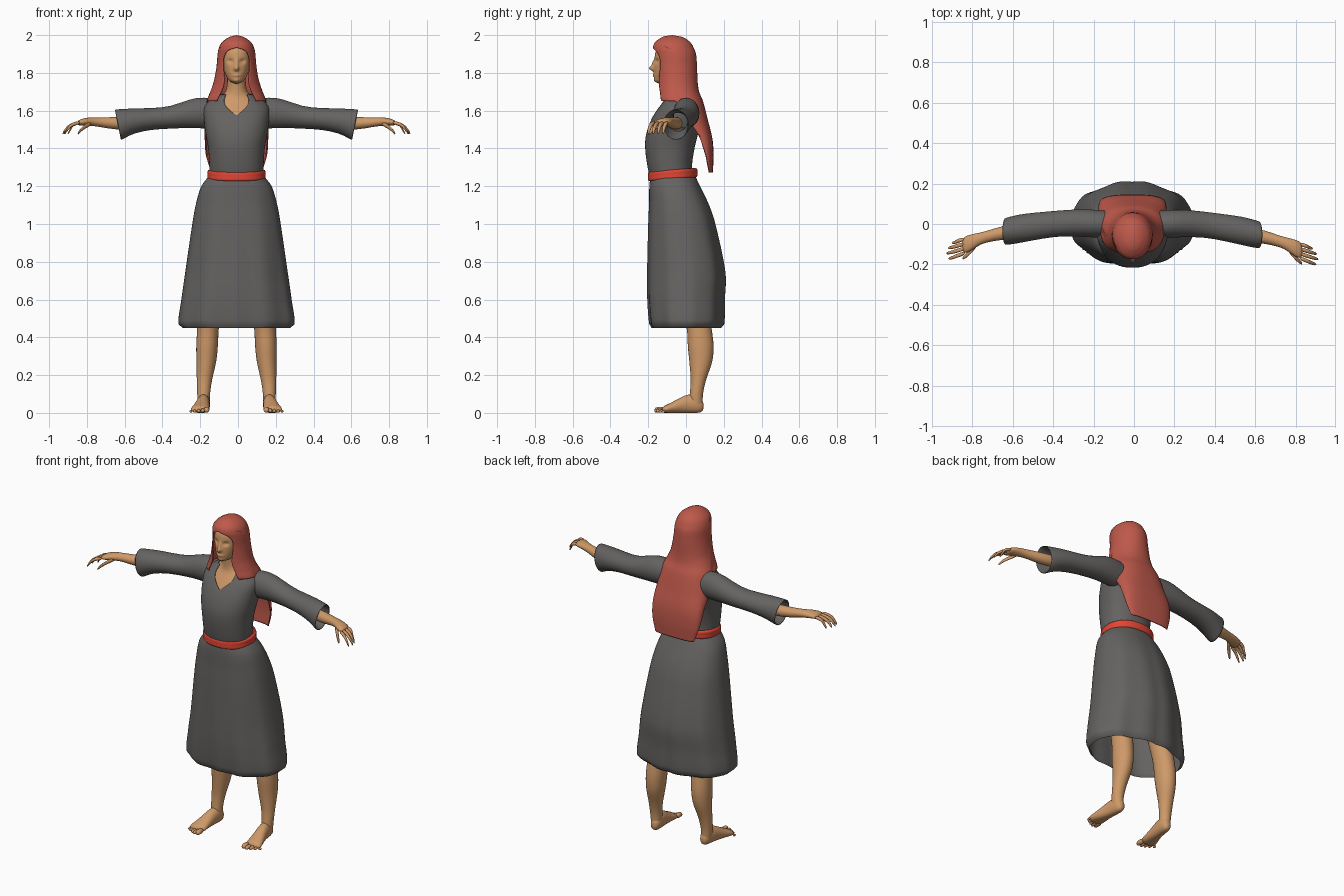
import bpy, bmesh, math
from math import sin, cos, pi, exp

CX = -0.008  # centre line of the figure


def material(name, rgb):
    m = bpy.data.materials.new(name)
    m.diffuse_color = (*rgb, 1)
    return m


SKIN = material("skin", (0.62, 0.32, 0.14))
CLOTH = material("dark_cloth", (0.13, 0.125, 0.12))
VEIL = material("veil_cloth", (0.52, 0.10, 0.07))
RED = material("belt_cloth", (0.75, 0.06, 0.035))


def at(table, z):
    """Smooth interpolation of a table whose first column is z (ascending)."""
    z = min(max(z, table[0][0]), table[-1][0])
    i = 0
    while i < len(table) - 2 and z > table[i + 1][0]:
        i += 1
    p, q = table[i], table[i + 1]
    o, r = table[max(i - 1, 0)], table[min(i + 2, len(table) - 1)]
    h = q[0] - p[0]
    t = (z - p[0]) / h
    out = []
    for k in range(1, len(p)):
        m0 = (q[k] - o[k]) / (q[0] - o[0]) * h
        m1 = (r[k] - p[k]) / (r[0] - p[0]) * h
        out.append((2*t**3 - 3*t*t + 1)*p[k] + (t**3 - 2*t*t + t)*m0
                   + (3*t*t - 2*t**3)*q[k] + (t**3 - t*t)*m1)
    return out


def finish(name, bm, mat, subsurf=0, thick=0):
    bmesh.ops.remove_doubles(bm, verts=bm.verts, dist=0.0003)
    bmesh.ops.recalc_face_normals(bm, faces=bm.faces)
    for f in bm.faces:
        f.smooth = True
    me = bpy.data.meshes.new(name)
    bm.to_mesh(me)
    bm.free()
    me.materials.append(mat)
    ob = bpy.data.objects.new(name, me)
    bpy.context.collection.objects.link(ob)
    if thick:
        s = ob.modifiers.new("thickness", 'SOLIDIFY')
        s.thickness, s.offset = thick, -1
    if subsurf:
        s = ob.modifiers.new("smooth", 'SUBSURF')
        s.levels = s.render_levels = subsurf
    return ob


def shell(name, table, mat, rows, cols, top=None, bottom=None, spread=None,
          warp=None, side=1, thick=0):
    """Loft of table rows (z, cx, rx, ymin, ymax, power); s = 0 back, +-1 front."""
    bm = bmesh.new()
    grid = []
    for i in range(rows + 1):
        line = []
        for j in range(cols + 1):
            s = 2 * j / cols - 1
            z0 = bottom(s) if bottom else table[0][0]
            z1 = top(s) if top else table[-1][0]
            z = z1 + (z0 - z1) * i / rows
            cx, rx, ya, yb, n = at(table, z)
            a = s * (spread(z) if spread else pi)
            c, d = cos(a), sin(a)
            x = cx + max(rx, 0) * math.copysign(abs(d) ** (2 / n), d)
            y = (ya + yb)/2 + (yb - ya)/2 * math.copysign(abs(c) ** (2 / n), c)
            p = (x, y, z)
            if warp:
                p = warp(x, y, z, a)
            line.append(bm.verts.new((CX + side * p[0], p[1], p[2])))
        grid.append(line)
    for i in range(rows):
        for j in range(cols):
            bm.faces.new((grid[i][j], grid[i+1][j], grid[i+1][j+1], grid[i][j+1]))
    return finish(name, bm, mat, 0, thick)


def tube(name, rings, axis, mat, side, sides=14, cap=True):
    """Tube through rings (x, y, z, half width, half height[, shear])."""
    bm = bmesh.new()
    loops = []
    for x, y, z, a, b, *k in rings:
        loop = []
        for j in range(sides):
            u, v = a * cos(2*pi*j/sides), b * sin(2*pi*j/sides)
            if axis == 'x':
                px, py, pz = x + (k[0] * v if k else 0), y + u, z + v
                py -= side * 0.02 * max(0, px - 0.2)
            else:
                px, py, pz = x + u, y, z + v
            loop.append(bm.verts.new((CX + side * px, py, max(pz, 0))))
        loops.append(loop)
    for l, m in zip(loops, loops[1:]):
        for j in range(sides):
            bm.faces.new((l[j], l[j-1], m[j-1], m[j]))
    if cap:
        bm.faces.new(loops[0])
        bm.faces.new(loops[-1])
    return finish(name, bm, mat, 1)


# Skirt: open flared shell with a hem tucked under and soft folds
skirt = [(0.45, 0, .285, -.182, .182, 2.2), (.465, 0, .308, -.194, .198, 2.2),
         (.6, 0, .292, -.205, .203, 2.2), (.74, 0, .272, -.206, .207, 2.2),
         (1.0, 0, .234, -.2, .155, 2.3), (1.1, 0, .216, -.196, .122, 2.3),
         (1.2, 0, .186, -.194, .075, 2.3), (1.255, 0, .145, -.188, .048, 2.2)]
shell("skirt", skirt, CLOTH, 40, 96,
      warp=lambda x, y, z, a: (x, y + .008 * sin(9*abs(a)) * (1.25 - z), z))

# Bodice with a V neckline, and the skin of chest and neck beneath it
bodice = [(1.23, 0, .140, -.186, .045, 2.2), (1.30, 0, .143, -.203, .032, 2.2),
          (1.40, 0, .150, -.216, .045, 2.2), (1.47, 0, .162, -.212, .062, 2.2),
          (1.55, 0, .172, -.185, .08, 2.3), (1.62, 0, .172, -.145, .08, 2.3),
          (1.66, 0, .135, -.118, .065, 2.1), (1.69, 0, .085, -.105, .04, 2)]
shell("bodice", bodice, CLOTH, 30, 64,
      top=lambda s: 1.575 + .112 * min(1, (1 - abs(s)) * pi / .65), thick=.006)
chest = [(r[0], 0, r[2] - .006, r[3] + .006, r[4] - .006, 2.2) for r in bodice[3:6]]
chest += [(1.665, 0, .11, -.112, .05, 2), (1.69, 0, .065, -.108, .025, 2),
          (1.74, 0, .05, -.11, .01, 2), (1.80, 0, .05, -.12, .01, 2)]
shell("chest_and_neck", chest, SKIN, 20, 40)

# Belt, slightly higher at the back
belt = [(1.236, 0, .142, -.188, .045, 2.2), (1.241, 0, .152, -.199, .058, 2.2),
        (1.262, 0, .153, -.201, .06, 2.2), (1.283, 0, .152, -.199, .058, 2.2),
        (1.288, 0, .142, -.190, .045, 2.2)]
shell("belt", belt, RED, 12, 64,
      warp=lambda x, y, z, a: (x, y, z + .08 * (y + .06)))


# Head with modelled nose, eye sockets, lips and chin
def face(x, y, z, a):
    if abs(a) > pi / 2:
        def bump(bx, bz, wx, wz, h):
            return h * exp(-((abs(x) - bx) / wx) ** 2 - ((z - bz) / wz) ** 2)
        y -= (bump(0, 1.823, .012, .014, .024) + bump(0, 1.848, .009, .022, .012)
              + bump(0, 1.787, .02, .010, .008) + bump(0, 1.76, .018, .012, .005)
              - bump(.032, 1.862, .015, .012, .012))
    return x, y, z


head = [(1.742, 0, .004, -.14, -.10, 2), (1.755, 0, .034, -.162, -.06, 2),
        (1.78, 0, .053, -.167, -.02, 2.1), (1.82, 0, .068, -.168, .02, 2.2),
        (1.87, 0, .076, -.166, .036, 2.2), (1.92, 0, .075, -.158, .036, 2.1),
        (1.96, 0, .052, -.125, .01, 2), (1.98, 0, .004, -.07, -.06, 2)]
shell("head", head, SKIN, 50, 72, warp=face)

# Veil: over the head, framing the face, with a long panel down the back
veil = [(1.27, 0, .135, .09, .142, 2.6), (1.36, 0, .162, .05, .146, 2.8),
        (1.45, 0, .169, 0, .14, 2.9), (1.55, 0, .169, -.09, .116, 2.6),
        (1.65, 0, .158, -.15, .09, 2.4), (1.70, 0, .138, -.156, .07, 2.2),
        (1.75, 0, .120, -.16, .062, 2.1), (1.84, 0, .105, -.166, .058, 2),
        (1.90, 0, .1, -.172, .053, 2), (1.93, 0, .094, -.175, .042, 2),
        (1.96, 0, .079, -.166, .025, 2), (1.985, 0, .048, -.135, -.008, 2),
        (1.995, 0, .025, -.11, -.035, 2), (2.0, 0, 0, -.072, -.072, 2)]
opening = [(1.27, 2.5), (1.65, 2.5), (1.75, 2.58), (1.84, 2.4), (1.88, 2.4),
           (1.91, 2.56), (1.925, 2.8), (1.935, pi), (2.0, pi)]


def veil_hem(s):
    t = min(1, max(0, (abs(s) - .54) / .14))
    return 1.272 + (1.652 - 1.272) * t * t * (3 - 2 * t)


shell("veil", veil, VEIL, 80, 72, bottom=veil_hem, thick=.006,
      spread=lambda z: min(pi, at(opening, z)[0]))

leg = [(.035, .172, .030, .015, .088, 2), (.10, .174, .034, .02, .09, 2),
       (.17, .170, .040, .025, .105, 2), (.27, .160, .052, .018, .138, 2),
       (.35, .156, .057, .010, .146, 2), (.43, .152, .057, .006, .138, 2),
       (.52, .146, .06, -.01, .125, 2), (.66, .135, .072, -.04, .12, 2),
       (.80, .115, .085, -.07, .12, 2)]
sleeve = [(.10, 0, 1.585, .065, .075), (.17, 0, 1.588, .07, .085),
          (.24, .005, 1.588, .07, .079), (.35, .002, 1.562, .064, .058),
          (.45, -.012, 1.557, .067, .057), (.55, -.028, 1.546, .072, .067, .05),
          (.60, -.04, 1.532, .07, .077, .15), (.628, -.045, 1.525, .068, .083, .2),
          (.630, -.045, 1.525, .064, .078, .2), (.60, -.042, 1.53, .06, .068, .15),
          (.54, -.035, 1.54, .05, .05)]
arm = [(.52, -.035, 1.535, .036, .036), (.65, -.053, 1.532, .036, .035),
       (.73, -.075, 1.54, .027, .024), (.77, -.09, 1.542, .034, .024),
       (.81, -.11, 1.541, .045, .02), (.845, -.12, 1.534, .042, .014)]
foot = [(.170, .094, .035, .012, .018), (.170, .08, .04, .03, .042),
        (.172, .04, .05, .035, .055), (.178, -.01, .045, .036, .05),
        (.186, -.06, .03, .044, .034), (.193, -.105, .02, .052, .023),
        (.195, -.13, .014, .048, .016)]

for side, tag in ((1, "left"), (-1, "right")):
    # Legs and bare feet
    shell(tag + "_leg", leg, SKIN, 36, 28, side=side)
    tube(tag + "_foot", foot, 'y', SKIN, side)
    for j in range(5):
        r = .014 - .0015 * j if j else .017
        x, tip = .158 + .021 * j, -.168 + .009 * max(j - 1, 0) ** 1.3
        tube(f"{tag}_toe_{j + 1}", [(x, -.11, r, r, r), (x, tip + .015, r, r, r),
                                    (x, tip, r * .8, r * .7, r * .7)], 'y', SKIN, side, 8)
    # Wide sleeve, forearm and palm
    tube(tag + "_sleeve", sleeve, 'x', CLOTH, side, 20, cap=False)
    tube(tag + "_forearm_and_palm", arm, 'x', SKIN, side)
    # Fingers bending down, and the thumb
    for j in range(4):
        y, end = -.086 - .023 * j, (.895, .915, .922, .912)[j]
        dy = -.022 - .003 * j
        tube(f"{tag}_finger_{j + 1}",
             [(.825, y, 1.537, .011, .011), (.868, y + dy * .5, 1.53, .011, .011),
              (end - .02, y + dy * .85, 1.507, .0095, .011),
              (end, y + dy, 1.475, .006, .008)], 'x', SKIN, side, 8)
    tube(tag + "_thumb", [(.765, -.105, 1.535, .016, .014), (.80, -.145, 1.518, .016, .013),
                          (.825, -.172, 1.498, .013, .011),
                          (.842, -.184, 1.475, .007, .008)], 'x', SKIN, side, 8)
